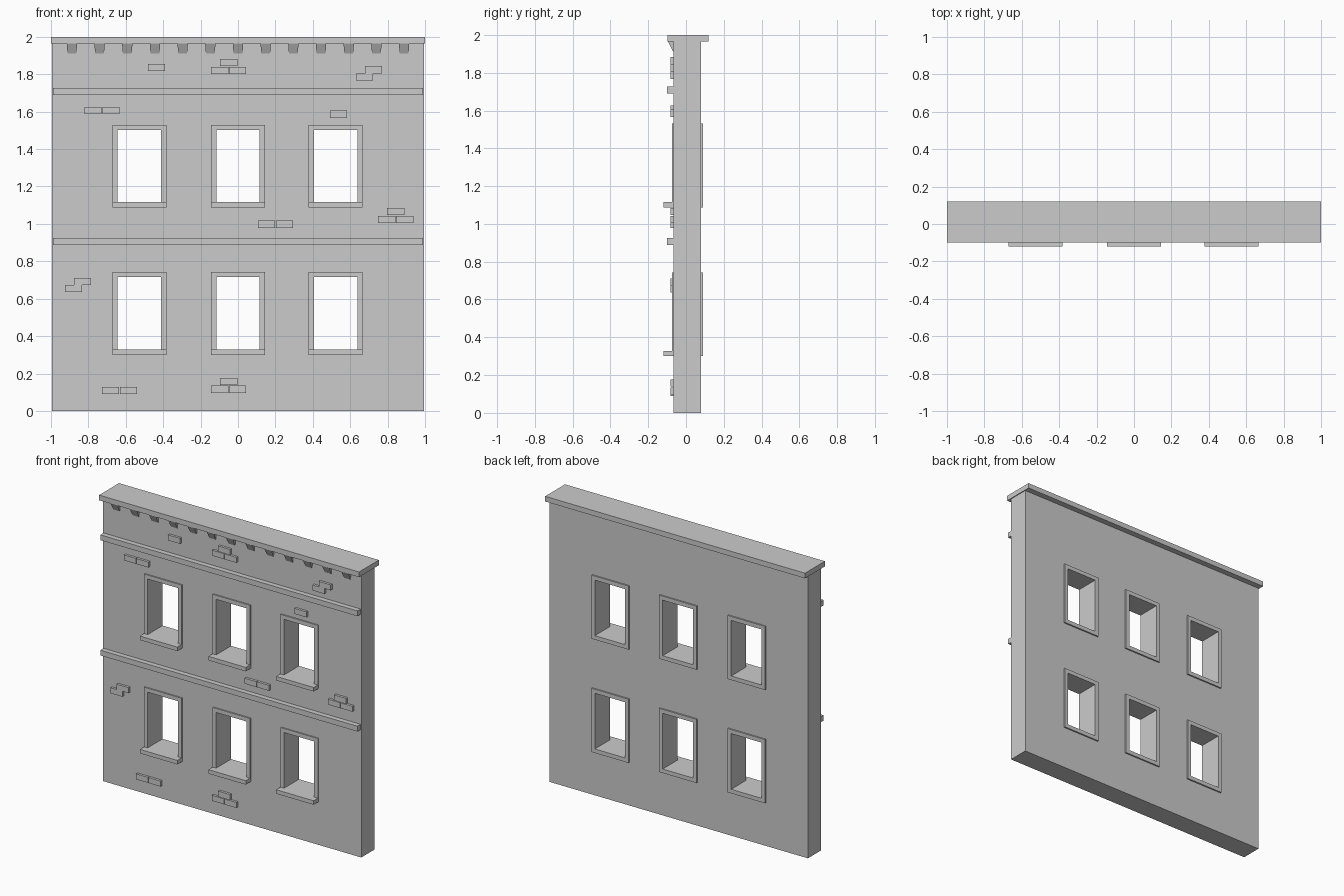
import bpy, bmesh

if "Cube" in bpy.data.objects:
    bpy.data.objects.remove(bpy.data.objects["Cube"])

WALL_F, WALL_B = -0.065, 0.08        # front and back wall planes
WIN_X = (-0.527, 0.0, 0.522)         # window centres
WIN_Z = ((0.30, 0.743), (1.088, 1.53))
HALF_W, RIM = 0.144, 0.028           # frame half width and border


def finish(name, bm):
    bmesh.ops.recalc_face_normals(bm, faces=bm.faces)
    me = bpy.data.meshes.new(name)
    bm.to_mesh(me)
    bm.free()
    ob = bpy.data.objects.new(name, me)
    bpy.context.collection.objects.link(ob)
    return ob


def add_box(bm, x0, x1, y0, y1, z0, z1):
    vs = bmesh.ops.create_cube(bm, size=1)["verts"]
    for v in vs:
        v.co = ((x0 + x1) / 2 + v.co.x * (x1 - x0),
                (y0 + y1) / 2 + v.co.y * (y1 - y0),
                (z0 + z1) / 2 + v.co.z * (z1 - z0))
    return vs


def box(name, *dims):
    bm = bmesh.new()
    add_box(bm, *dims)
    return finish(name, bm)


def cut(target, cutter):
    mod = target.modifiers.new("cut", "BOOLEAN")
    mod.operation, mod.solver, mod.object = "DIFFERENCE", "EXACT", cutter
    bpy.context.view_layer.objects.active = target
    bpy.ops.object.modifier_apply(modifier=mod.name)
    bpy.data.objects.remove(cutter)


# Wall with six window openings
wall = box("wall", -0.994, 0.994, WALL_F, WALL_B, 0, 1.97)
bm = bmesh.new()
for x in WIN_X:
    for z0, z1 in WIN_Z:
        add_box(bm, x - HALF_W + 0.014, x + HALF_W - 0.014, -0.3, 0.3, z0 + 0.014, z1 - 0.014)
cut(wall, finish("opening_cutter", bm))

# Window frames running through the wall, with projecting sills
for x in WIN_X:
    for z0, z1 in WIN_Z:
        frame = box("window_frame", x - HALF_W, x + HALF_W, -0.074, 0.09, z0, z1)
        cut(frame, box("frame_cutter", x - HALF_W + RIM, x + HALF_W - RIM,
                       -0.3, 0.3, z0 + RIM, z1 - RIM))
        box("window_sill", x - HALF_W, x + HALF_W, -0.12, -0.06, z0, z0 + RIM)

# Cornice cap and horizontal bands
box("cornice_cap", -1, 1, -0.098, 0.12, 1.964, 2.0)
for z in (0.888, 1.69):
    box("band", -0.989, 0.989, -0.1, -0.06, z, z + 0.037)

# Wedge brackets under the cornice
bm = bmesh.new()
for i in range(13):
    x = (i - 6) * 0.148
    for v in add_box(bm, x - 0.028, x + 0.028, -0.095, -0.06, 1.912, 1.966):
        if v.co.z < 1.93:
            v.co.x = x + (v.co.x - x) * 0.85
            if v.co.y < -0.08:
                v.co.y = -0.068
finish("cornice_brackets", bm)

# Raised brick clusters: (left, bottom) of each cluster
BW, BH = 0.092, 0.038


def brick(bm, x, z):
    add_box(bm, x, x + BW, -0.082, -0.06, z, z + BH)


bm = bmesh.new()
for x, z in ((-0.482, 1.818), (0.491, 1.567)):                   # singles
    brick(bm, x, z)
for x, z in ((-0.821, 1.588), (0.107, 0.979), (-0.727, 0.09)):   # pairs
    brick(bm, x, z)
    brick(bm, x + 0.096, z)
for x, z in ((-0.144, 1.802), (0.749, 1.005), (-0.144, 0.097)):  # pyramids
    brick(bm, x, z)
    brick(bm, x + 0.096, z)
    brick(bm, x + 0.048, z + 0.042)
finish("raised_bricks", bm)

# Stepped two-course bricks
STEP = ((0, 0), (BW, 0), (BW, BH), (BW + 0.048, BH), (BW + 0.048, 2 * BH),
        (0.048, 2 * BH), (0.048, BH), (0, BH))
bm = bmesh.new()
for x, z in ((0.631, 1.767), (-0.925, 0.636)):
    face = bm.faces.new([bm.verts.new((x + px, -0.082, z + pz)) for px, pz in STEP])
    ext = bmesh.ops.extrude_face_region(bm, geom=[face], use_keep_orig=True)["geom"]
    for v in ext:
        if isinstance(v, bmesh.types.BMVert):
            v.co.y = -0.06
finish("stepped_bricks", bm)
